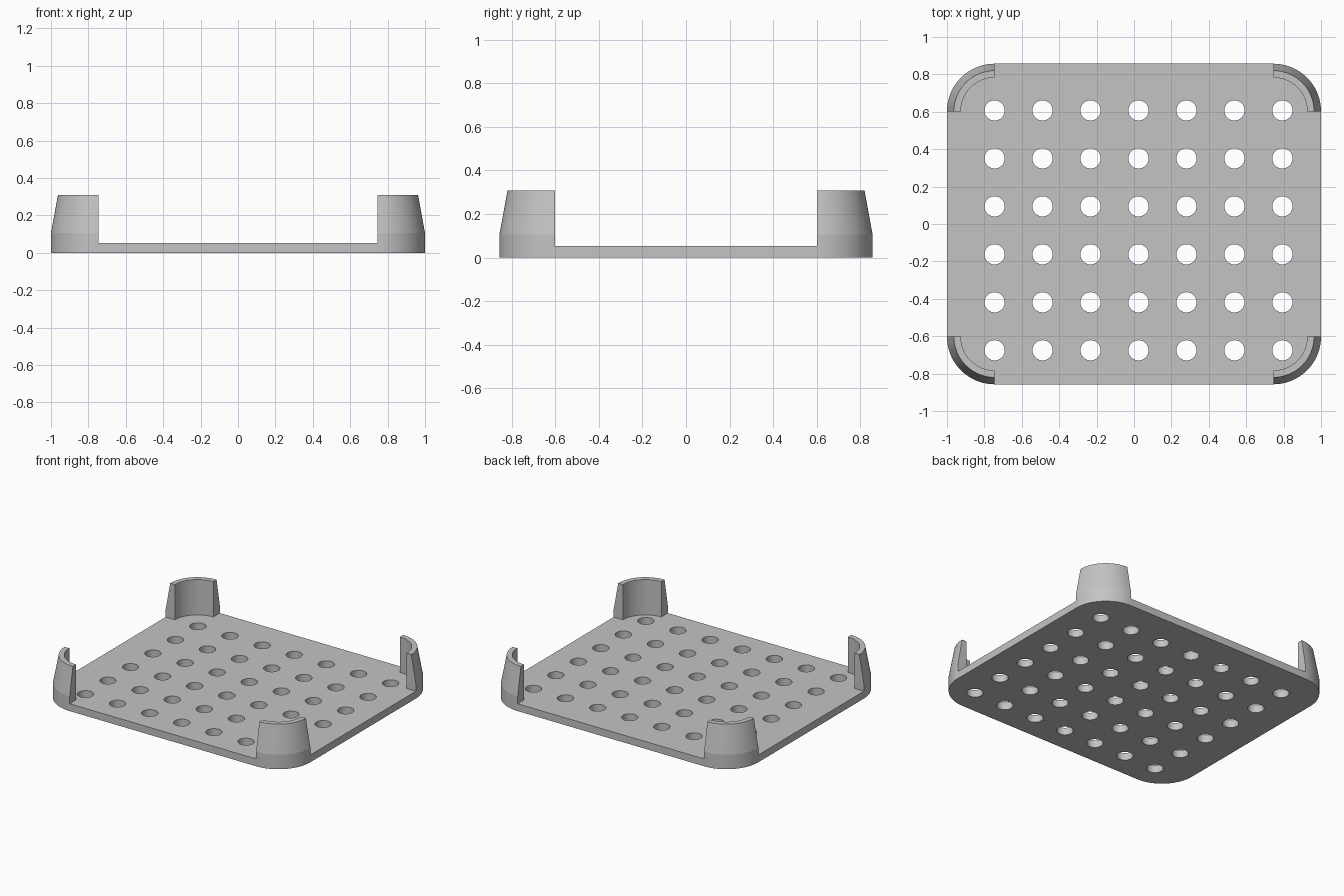
import bpy
import bmesh
from math import cos, sin, pi

cube = bpy.data.objects.get("Cube")
if cube:
    bpy.data.objects.remove(cube, do_unlink=True)

HALF_X, HALF_Y = 1.0, 0.857       # footprint
RADIUS = 0.255                    # corner radius
THICK = 0.053                     # plate thickness
TOP = 0.308                       # post height
CX, CY = HALF_X - RADIUS, HALF_Y - RADIUS
STEPS = 24

grey = bpy.data.materials.new("plain grey")
grey.use_nodes = True
colour = (0.55, 0.55, 0.55, 1)
grey.diffuse_color = colour
grey.node_tree.nodes["Principled BSDF"].inputs["Base Color"].default_value = colour


def arc(cx, cy, r, start, sweep, steps):
    return [(cx + r * cos(start + sweep * i / steps),
             cy + r * sin(start + sweep * i / steps)) for i in range(steps + 1)]


def finish(obj):
    bpy.ops.object.select_all(action='DESELECT')
    obj.select_set(True)
    bpy.context.view_layer.objects.active = obj
    bpy.ops.object.shade_smooth_by_angle(angle=pi / 9)


# Corner centres, anticlockwise, with the angle where each arc starts
corners = {
    "back_left": (CX, CY, 0),
    "back_right": (-CX, CY, pi / 2),
    "front_right": (-CX, -CY, pi),
    "front_left": (CX, -CY, 3 * pi / 2),
}

# Perforated base plate: rounded outline with a grid of round holes
outline = []
for cx, cy, start in corners.values():
    outline += arc(cx, cy, RADIUS, start, pi / 2, STEPS)
loops = [outline]
PITCH = 0.2565
for col in range(7):
    for row in range(6):
        hx = 0.024 + (col - 3) * PITCH
        hy = -0.034 + (row - 2.5) * PITCH
        loops.append(arc(hx, hy, 0.054, 0, 2 * pi, 32)[:-1])

bm = bmesh.new()
for loop in loops:
    verts = [bm.verts.new((x, y, 0)) for x, y in loop]
    for a, b in zip(verts, verts[1:] + verts[:1]):
        bm.edges.new((a, b))
bmesh.ops.triangle_fill(bm, use_beauty=True, use_dissolve=False, edges=bm.edges[:])
ext = bmesh.ops.extrude_face_region(bm, geom=bm.faces[:], use_keep_orig=True)
bmesh.ops.translate(bm, vec=(0, 0, THICK),
                    verts=[g for g in ext["geom"] if isinstance(g, bmesh.types.BMVert)])
bmesh.ops.recalc_face_normals(bm, faces=bm.faces[:])
mesh = bpy.data.meshes.new("base_plate")
bm.to_mesh(mesh)
bm.free()
mesh.materials.append(grey)
plate = bpy.data.objects.new("base_plate", mesh)
bpy.context.collection.objects.link(plate)
finish(plate)

# Curved corner posts: profile (radius, height) swept a quarter turn
profile = [(RADIUS, THICK), (RADIUS, 0.105), (RADIUS - 0.037, TOP),
           (RADIUS - 0.074, TOP), (RADIUS - 0.074, THICK)]
for name, (cx, cy, start) in corners.items():
    bm = bmesh.new()
    rails = [[bm.verts.new((x, y, z)) for x, y in arc(cx, cy, r, start, pi / 2, STEPS)]
             for r, z in profile]
    for a, b in zip(rails, rails[1:] + rails[:1]):
        for i in range(STEPS):
            bm.faces.new((a[i], a[i + 1], b[i + 1], b[i]))
    for end in (0, STEPS):
        bm.faces.new([rail[end] for rail in rails])
    bmesh.ops.recalc_face_normals(bm, faces=bm.faces[:])
    mesh = bpy.data.meshes.new(name + "_post")
    bm.to_mesh(mesh)
    bm.free()
    mesh.materials.append(grey)
    post = bpy.data.objects.new(name + "_post", mesh)
    bpy.context.collection.objects.link(post)
    finish(post)
    # the shallow crease where the taper begins stays crisp
    bpy.ops.object.shade_smooth_by_angle(angle=pi / 20)
